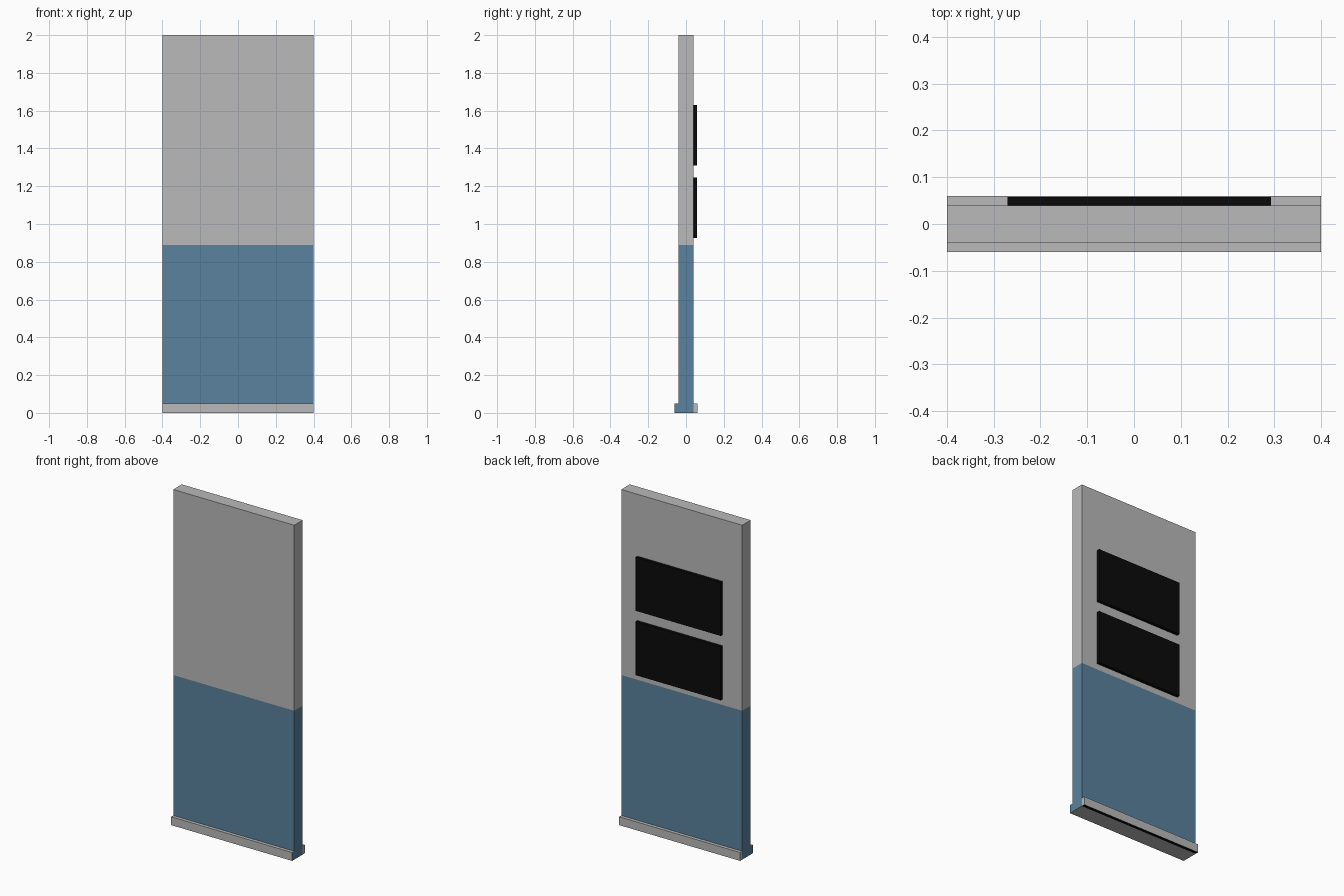
import bpy, bmesh

if "Cube" in bpy.data.objects:
    bpy.data.objects.remove(bpy.data.objects["Cube"])


def make_mat(name, rgb):
    m = bpy.data.materials.new(name)
    m.diffuse_color = (*rgb, 1.0)
    m.use_nodes = True
    m.node_tree.nodes["Principled BSDF"].inputs["Base Color"].default_value = m.diffuse_color
    return m


GREY = make_mat("light grey", (0.49, 0.49, 0.49))
BLUE = make_mat("steel blue", (0.102, 0.223, 0.337))
BLACK = make_mat("black", (0.003, 0.003, 0.003))


def box(name, lo, hi, mats, rule=None, cut_z=None):
    """Box from corner to corner; rule picks a material index for each face."""
    bm = bmesh.new()
    bmesh.ops.create_cube(bm, size=1.0)
    for v in bm.verts:
        v.co = [a + (c + 0.5) * (b - a) for a, b, c in zip(lo, hi, v.co)]
    if cut_z is not None:
        bmesh.ops.bisect_plane(bm, geom=bm.verts[:] + bm.edges[:] + bm.faces[:],
                               plane_co=(0, 0, cut_z), plane_no=(0, 0, 1))
    bm.normal_update()
    if rule:
        for f in bm.faces:
            f.material_index = rule(f)
    me = bpy.data.meshes.new(name)
    bm.to_mesh(me)
    bm.free()
    for m in mats:
        me.materials.append(m)
    ob = bpy.data.objects.new(name, me)
    bpy.context.collection.objects.link(ob)
    return ob


# wall slab: blue sides below the paint line, grey above and underneath
PAINT = 0.89
box("wall", (-0.4, -0.04, 0), (0.4, 0.04, 2), [GREY, BLUE],
    lambda f: int(f.calc_center_median().z < PAINT and abs(f.normal.z) < 0.5), PAINT)

# skirting boards: the front one has blue ends, the back one a black underside
box("front_skirting", (-0.4, -0.06, 0), (0.4, -0.04, 0.05), [GREY, BLUE],
    lambda f: int(abs(f.normal.x) > 0.5))
box("back_skirting", (-0.4, 0.04, 0), (0.4, 0.06, 0.05), [GREY, BLACK],
    lambda f: int(f.normal.z < -0.5))

# two dark panels on the back
for name, z in (("lower_panel", 0.925), ("upper_panel", 1.31)):
    box(name, (-0.27, 0.04, z), (0.293, 0.058, z + 0.32), [BLACK])
